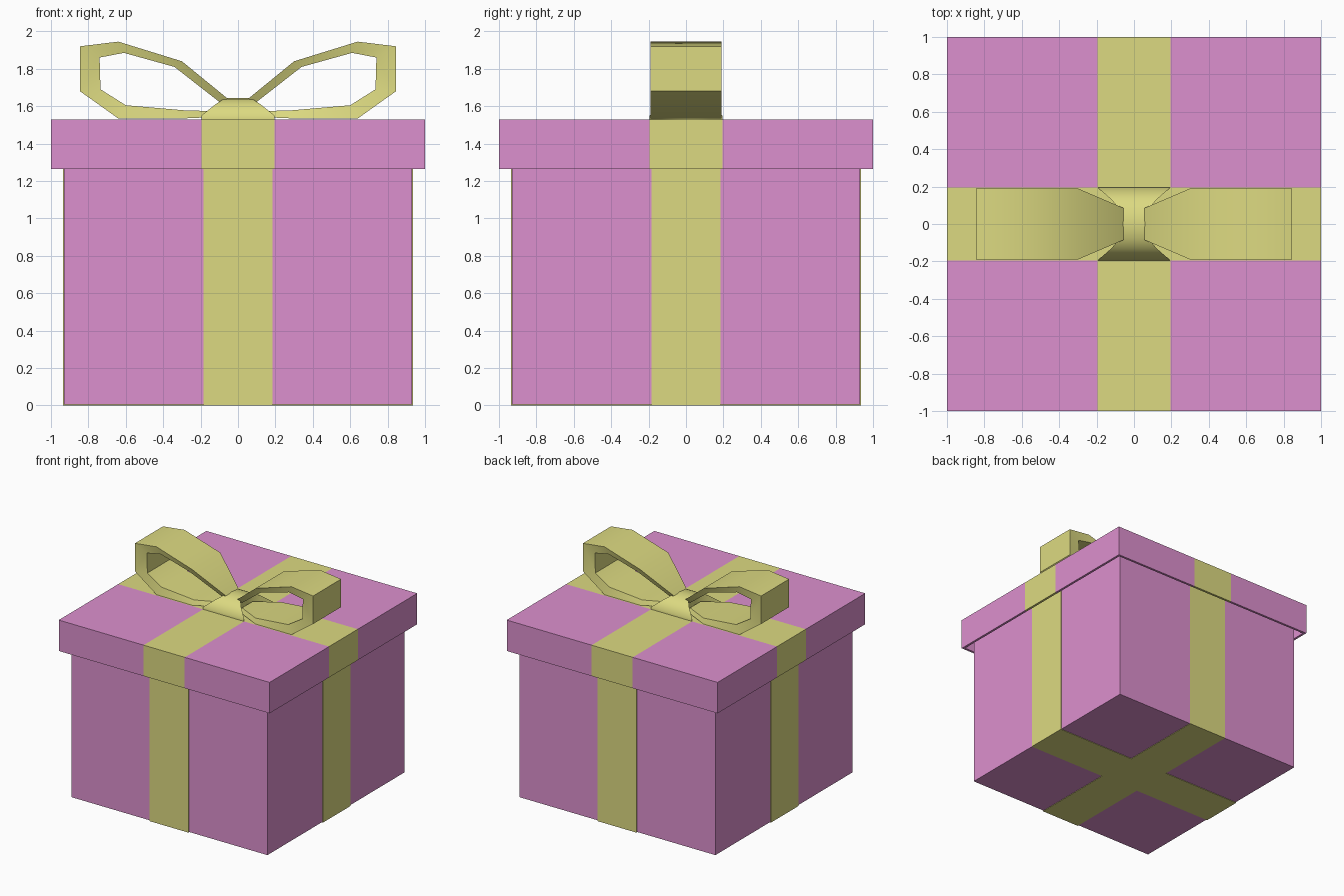
import bpy
import bmesh
from mathutils import Matrix, Vector

if "Cube" in bpy.data.objects:
    bpy.data.objects.remove(bpy.data.objects["Cube"])


def material(name, color):
    m = bpy.data.materials.new(name)
    m.diffuse_color = (*color, 1)
    m.use_nodes = True
    m.node_tree.nodes["Principled BSDF"].inputs["Base Color"].default_value = m.diffuse_color
    return m


PINK = material("pink_card", (0.72, 0.28, 0.62))
YELLOW = material("yellow_ribbon", (0.72, 0.70, 0.22))


def finish(bm, name, mats, smooth=False):
    bmesh.ops.recalc_face_normals(bm, faces=bm.faces[:])
    for f in bm.faces:
        f.smooth = smooth
    me = bpy.data.meshes.new(name)
    bm.to_mesh(me)
    bm.free()
    for m in mats:
        me.materials.append(m)
    ob = bpy.data.objects.new(name, me)
    bpy.context.collection.objects.link(ob)
    return ob


def box_mesh(sx, sy, z0, z1):
    bm = bmesh.new()
    mat = Matrix.Translation((0, 0, (z0 + z1) / 2)) @ Matrix.Diagonal((sx, sy, z1 - z0, 1))
    bmesh.ops.create_cube(bm, size=1, matrix=mat)
    return bm


# Box body with two ribbon bands wrapped around it
finish(box_mesh(1.86, 1.86, 0.004, 1.49), "box_body", [PINK])
finish(box_mesh(0.37, 1.872, 0, 1.48), "ribbon_band_front_back", [YELLOW])
finish(box_mesh(1.872, 0.37, 0, 1.48), "ribbon_band_sides", [YELLOW])

# Hollow lid, split along the ribbon edges so the ribbon lies flush
bm = box_mesh(2, 2, 1.265, 1.53)
for axis in (Vector((1, 0, 0)), Vector((0, 1, 0))):
    for s in (-0.195, 0.195):
        bmesh.ops.bisect_plane(bm, geom=bm.verts[:] + bm.edges[:] + bm.faces[:],
                               plane_co=axis * s, plane_no=axis)
for f in bm.faces:
    c = f.calc_center_median()
    f.material_index = int(abs(c.x) < 0.19 or abs(c.y) < 0.19)
bottom = [f for f in bm.faces if f.calc_center_median().z < 1.27]
bmesh.ops.delete(bm, geom=bottom, context='FACES')
lid = finish(bm, "lid", [PINK, YELLOW])
# An open shell needs its normals pointing outwards before it is thickened
if next(p for p in lid.data.polygons if p.center.z > 1.52).normal.z < 0:
    lid.data.flip_normals()
shell = lid.modifiers.new("shell", 'SOLIDIFY')
shell.thickness = 0.02
shell.offset = -1
shell.use_even_offset = True


def loft(bm, rings):
    rows = [[bm.verts.new(p) for p in r] for r in rings]
    for a, b in zip(rows, rows[1:]):
        n = len(a)
        for i in range(n):
            bm.faces.new((a[i], a[(i + 1) % n], b[(i + 1) % n], b[i]))
    bm.faces.new(rows[0])
    bm.faces.new(rows[-1][::-1])


# Bow loops: outer (x, z), inner (x, z), half width
LOOP = [
    ((0.055, 1.64), (0.09, 1.615), 0.085),
    ((0.30, 1.84), (0.34, 1.81), 0.19),
    ((0.64, 1.945), (0.61, 1.885), 0.19),
    ((0.845, 1.92), (0.74, 1.86), 0.19),
    ((0.845, 1.68), (0.735, 1.69), 0.19),
    ((0.64, 1.534), (0.60, 1.605), 0.19),
    ((0.30, 1.534), (0.29, 1.578), 0.19),
    ((0.055, 1.545), (0.09, 1.572), 0.085),
]
for name, s in (("bow_loop_right", 1), ("bow_loop_left", -1)):
    bm = bmesh.new()
    loft(bm, [[(s * o[0], -w, o[1]), (s * o[0], w, o[1]),
               (s * i[0], w - 0.012, i[1]), (s * i[0], -w + 0.012, i[1])]
              for o, i, w in LOOP])
    finish(bm, name, [YELLOW], smooth=True)

# Knot: pinched strip arching over the middle (y, half width, height)
KNOT = [(-0.195, 0.195, 1.55), (-0.13, 0.12, 1.61), (-0.08, 0.08, 1.637), (0, 0.06, 1.643),
        (0.08, 0.08, 1.637), (0.13, 0.12, 1.61), (0.195, 0.195, 1.55)]
bm = bmesh.new()
loft(bm, [[(-w, y, z), (w, y, z), (w, y, 1.525), (-w, y, 1.525)] for y, w, z in KNOT])
finish(bm, "bow_knot", [YELLOW], smooth=True)
bpy.ops.object.select_all(action='DESELECT')
for n in ("bow_knot", "bow_loop_left", "bow_loop_right"):
    bpy.data.objects[n].select_set(True)
bpy.context.view_layer.objects.active = bpy.data.objects["bow_knot"]
bpy.ops.object.shade_smooth_by_angle(angle=0.9)
